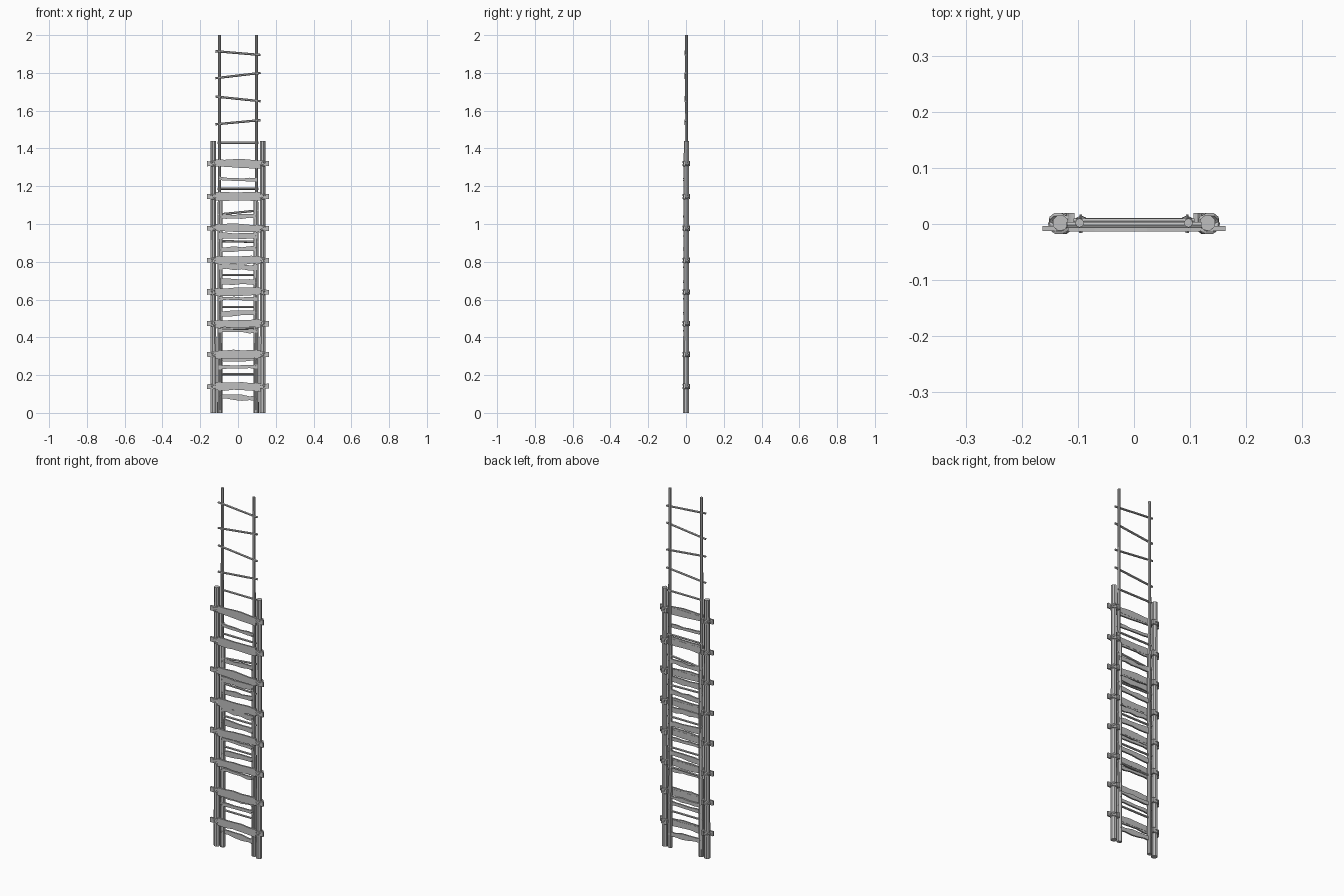
import bpy
import bmesh
import random
from math import radians
from mathutils import Vector, Matrix

random.seed(4)
cube = bpy.data.objects.get("Cube")
if cube:
    bpy.data.objects.remove(cube, do_unlink=True)

# One weathered grey for everything
wood = bpy.data.materials.new("weathered_grey")
wood.use_nodes = True
grey = (0.52, 0.52, 0.52, 1)
wood.diffuse_color = grey
wood.node_tree.nodes["Principled BSDF"].inputs["Base Color"].default_value = grey


def finish(name, bm):
    mesh = bpy.data.meshes.new(name)
    bm.normal_update()
    bm.to_mesh(mesh)
    bm.free()
    mesh.materials.append(wood)
    obj = bpy.data.objects.new(name, mesh)
    bpy.context.collection.objects.link(obj)
    return obj


def pole(name, start, end, r1, r2, sides=8):
    """Tapered round stick between two points."""
    a, b = Vector(start), Vector(end)
    turn = (b - a).to_track_quat('Z', 'Y').to_matrix().to_4x4()
    bm = bmesh.new()
    bmesh.ops.create_cone(bm, cap_ends=True, segments=sides, radius1=r1, radius2=r2,
                          depth=(b - a).length,
                          matrix=Matrix.Translation((a + b) / 2) @ turn)
    return finish(name, bm)


def plank(name, half, y, z_left, z_right, height, thick, wear=0.004):
    """Rough board across the ladder with slightly uneven edges."""
    bm = bmesh.new()
    rings = []
    steps = 5
    for i in range(steps + 1):
        t = i / steps
        x = half * (2 * t - 1)
        z = z_left + (z_right - z_left) * t
        top = z + height / 2 + random.uniform(-wear, wear)
        low = z - height / 2 + random.uniform(-wear, wear)
        corners = [(-thick, low), (thick, low), (thick, top), (-thick, top)]
        rings.append([bm.verts.new((x, y + dy / 2, zz)) for dy, zz in corners])
    for a, b in zip(rings, rings[1:]):
        for k in range(4):
            n = (k + 1) % 4
            bm.faces.new((a[k], a[n], b[n], b[k]))
    bm.faces.new(rings[0])
    bm.faces.new(rings[-1])
    bmesh.ops.recalc_face_normals(bm, faces=bm.faces)
    return finish(name, bm)


def lashing(name, x, y, z, tilt_x, tilt_y, major=0.018, minor=0.005):
    """Rope loop round a post."""
    bpy.ops.mesh.primitive_torus_add(major_segments=10, minor_segments=5,
                                     major_radius=major, minor_radius=minor,
                                     location=(x, y, z),
                                     rotation=(radians(tilt_x), radians(tilt_y), 0))
    obj = bpy.context.object
    obj.name = name
    obj.data.materials.append(wood)


# Upright poles of the three nested ladders
for side, label in ((1, "left"), (-1, "right")):
    pole(f"{label}_outer_post", (side * 0.13, 0, 0), (side * 0.131, 0.002, 1.44),
         0.0165, 0.0145)
    pole(f"{label}_tall_rail", (side * 0.1, 0.002, 0), (side * 0.097, 0.002, 2),
         0.01, 0.008)
    pole(f"{label}_middle_rail", (side * 0.094, 0.004, 0), (side * 0.092, 0.004, 1.13),
         0.011, 0.009)

# Wide treads with crossbar ends and rope lashings
for z in (0.14, 0.31, 0.473, 0.64, 0.808, 0.978, 1.145, 1.32):
    slope = random.uniform(-0.005, 0.005)
    plank("tread", 0.118, -0.009, z - slope, z + slope, 0.042, 0.009)
    plank("crossbar", 0.163, -0.008, z, z, 0.026, 0.009, 0.002)
    for side in (1, -1):
        lashing("lashing", side * 0.131, 0.001, z, 32, side * 25)
        lashing("lashing", side * 0.131, 0.001, z, -32, side * 15)
        plank_end = plank("lashing_block", 0.007, 0.007, z, z, 0.026, 0.026, 0.001)
        plank_end.location.x = side * 0.113

# Narrow slats: left height, right height, width
slats = ((1.24, 1.23, 0.018), (1.037, 1.042, 0.022), (0.937, 0.935, 0.03),
         (0.862, 0.872, 0.024), (0.773, 0.768, 0.024), (0.698, 0.69, 0.028),
         (0.605, 0.603, 0.018), (0.522, 0.532, 0.026), (0.437, 0.433, 0.02),
         (0.283, 0.282, 0.018), (0.24, 0.247, 0.022), (0.088, 0.074, 0.026))
for i, (right, left, height) in enumerate(slats):
    y = 0.006 if i % 2 else -0.004
    plank("slat", 0.103, y, right, left, height, 0.009)
    for side, z in ((1, left), (-1, right)):
        pole("peg", (side * 0.095, -0.016, z), (side * 0.095, 0.017, z + 0.004),
             0.003, 0.002, 5)

# Slanted rungs of the tall ladder
for right, left in ((1.915, 1.895), (1.772, 1.8), (1.675, 1.65), (1.528, 1.55)):
    pole("upper_rung", (-0.12, -0.002, right), (0.12, -0.002, left), 0.006, 0.006, 6)

# Thin rungs lower down
for right, left in ((1.43, 1.43), (1.187, 1.187), (1.05, 1.072), (0.91, 0.905),
                    (0.73, 0.73), (0.56, 0.56), (0.445, 0.45), (0.205, 0.205)):
    pole("lower_rung", (-0.108, 0.005, right), (0.108, 0.005, left), 0.006, 0.006, 6)
